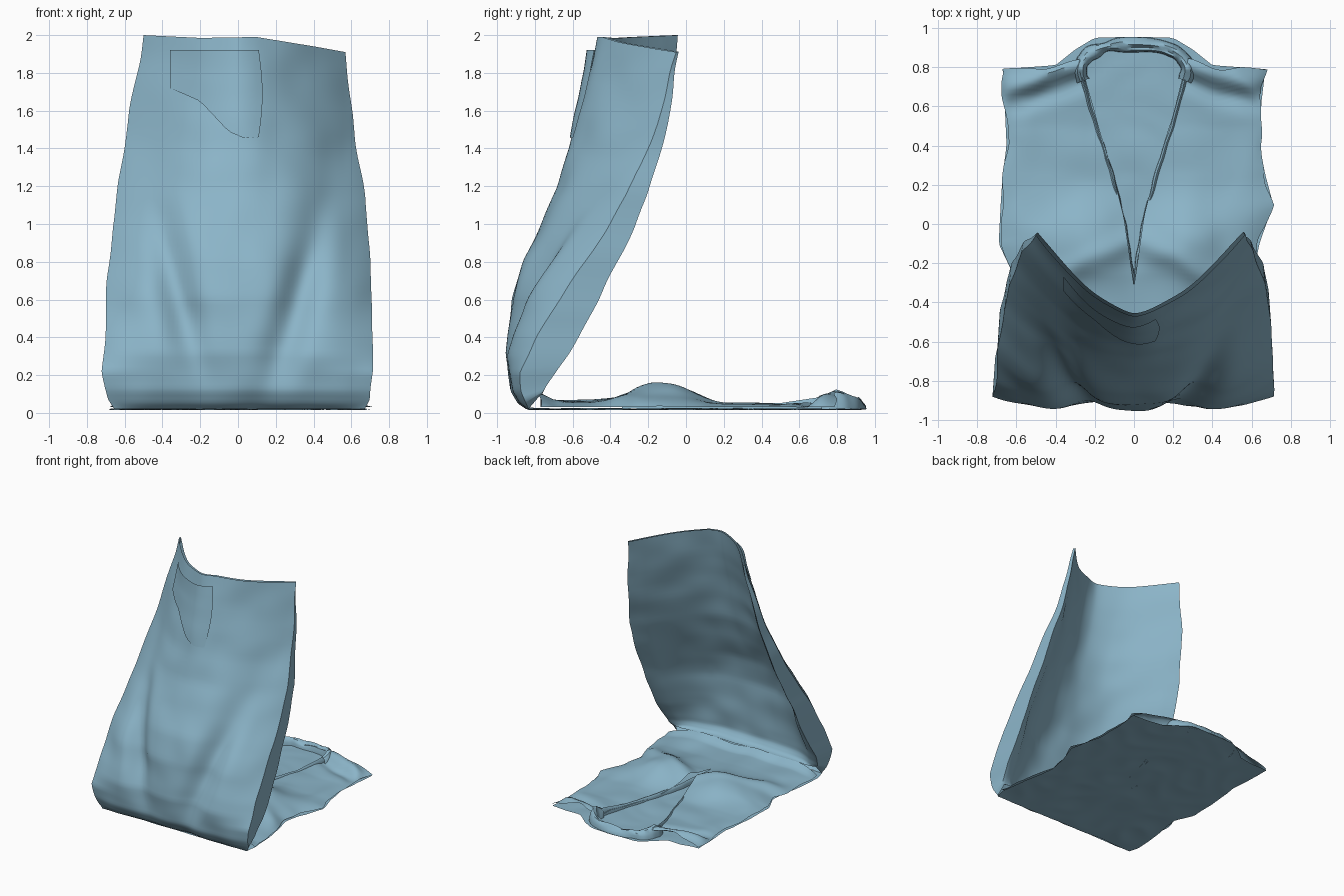
import bpy, math
from mathutils import Vector, noise

if "Cube" in bpy.data.objects:
    bpy.data.objects.remove(bpy.data.objects["Cube"])

blue = bpy.data.materials.new("blue_cloth")
blue.diffuse_color = (.26, .46, .58, 1)
blue.use_nodes = True
blue.node_tree.nodes["Principled BSDF"].inputs["Base Color"].default_value = blue.diffuse_color


def table(x, pts):
    """Piecewise-linear lookup."""
    if x <= pts[0][0]:
        return pts[0][1]
    for (a, p), (b, q) in zip(pts, pts[1:]):
        if x <= b:
            return p + (q - p) * (x - a) / (b - a)
    return pts[-1][1]


def gauss(d, w):
    return math.exp(-(d / w) ** 2)


def wrinkle(x, y, z, scale, amount):
    return amount * noise.noise(Vector((x, y, z)) * scale)


def cloth(name, f, nu, nv, closed=False, flip=False):
    """Sheet from f(u, v), u and v in 0..1; closed wraps u into a tube."""
    cols = nu if closed else nu + 1
    verts = [f(i / nu, j / nv) for j in range(nv + 1) for i in range(cols)]
    faces = []
    for j in range(nv):
        for i in range(nu):
            a, b = j * cols + i, j * cols + (i + 1) % cols
            q = (a, b, b + cols, a + cols)
            faces.append(q[::-1] if flip else q)
    me = bpy.data.meshes.new(name)
    me.from_pydata(verts, [], faces)
    me.materials.append(blue)
    ob = bpy.data.objects.new(name, me)
    bpy.context.collection.objects.link(ob)
    bpy.context.view_layer.objects.active = ob
    bpy.ops.object.select_all(action='DESELECT')
    ob.select_set(True)
    bpy.ops.object.shade_smooth_by_angle(angle=math.radians(40))
    return ob


# Skirt outlines, all by height
FRONT = [(0, -.84), (.03, -.885), (.1, -.93), (.3, -.955), (.6, -.92), (.8, -.86),
         (1, -.765), (1.2, -.68), (1.4, -.62), (1.6, -.57), (1.8, -.51), (2, -.47)]
EDGE = [(0, -.80), (.1, -.755), (.2, -.70), (.4, -.59), (.6, -.48), (.8, -.38),
        (1, -.28), (1.2, -.2), (1.4, -.14), (1.6, -.09), (2, -.03)]
SIDE_WALL = [(0, .04), (.1, .12), (.2, .18), (.4, .21), (.6, .2), (1, .14), (1.5, .07), (2, .02)]
RIGHT = [(0, .67), (.05, .70), (.2, .715), (.7, .705), (1.2, .67), (1.6, .61), (2, .57)]
LEFT = [(0, .66), (.05, .69), (.2, .72), (.7, .69), (1.2, .63), (1.6, .57), (2, .5)]
RIM = [(-.5, 2.0), (-.2, 1.985), (.1, 1.99), (.4, 1.94), (.57, 1.91)]
POWER = [(0, 5), (.4, 3.6), (.8, 2.6), (1.4, 1.8), (2, 1.6)]


def skirt_y(s, h, front=True):
    """Depth of the front or inner panel at side s (-1..1) and height h."""
    a = abs(s)
    f, e = table(h, FRONT), table(h, EDGE)
    if front:
        e -= table(h, SIDE_WALL)
    y = f + (e - f) * a ** table(h, POWER)
    if front:   # slanting pleats, deepest at mid height
        y += .1 * gauss(h - .62, .42) * gauss(a - .21 - .4 * h, .14)
    return y


def skirt(u, v):
    back = u > .5
    s = -1 + 4 * u if not back else 3 - 4 * u
    s = math.copysign(1 - (1 - abs(s)) ** 1.15, s)
    h = 2 * v ** 1.3
    w = table(h, RIGHT if s > 0 else LEFT)
    x = s * w
    z = .02 + h / 2 * (table(x, RIM) - .02)
    y = skirt_y(s, h)
    if back:     # smoother inner panel, set back from the front by the side walls
        gap = min(1, (1 - abs(s)) * 7) ** .5
        inner = skirt_y(s, h, False)
        inner += gap * table(h, [(0, .07), (.3, .12), (.8, .08), (1.4, .035), (2, .015)])
        y = max(inner, y + .015 * gap)
        z += .075 * (1 - v) ** 8
    y += wrinkle(x, 0, h, 5, .012)
    x += wrinkle(x, 3, h, 4, .012) * abs(s)
    return x, y, z


cloth("skirt", skirt, 128, 64, closed=True)


# Loose front layer showing over the skirt rim
def overlap(u, v):
    x = -.36 + .47 * u
    low = table(x, [(-.36, 1.72), (-.2, 1.65), (-.05, 1.49), (.03, 1.455), (.12, 1.46)])
    z = low + (1.92 - low) * v
    x += .02 * u * math.sin(math.pi * v)
    s = x / table(z, RIGHT if x > 0 else LEFT)
    y = skirt_y(s, z) - .008 - .04 * v * math.sin(math.pi * (.1 + .75 * u))
    return x, y + wrinkle(x, 0, z, 5, .012), z


cloth("skirt_overlap", overlap, 16, 12)

# Bodice outlines
SIDE_R = [(-.86, .66), (-.76, .685), (-.5, .66), (-.25, .61), (-.1, .64), (.1, .71),
          (.25, .67), (.4, .64), (.62, .65), (.79, .67)]
SIDE_L = [(-.86, .65), (-.76, .68), (-.5, .66), (-.25, .62), (-.1, .69), (.1, .68),
          (.25, .67), (.4, .65), (.62, .66), (.79, .67)]
TOP = [(0, .955), (.2, .95), (.3, .89), (.4, .81), (.67, .79)]


def side(y, sign):
    return table(y, SIDE_R if sign > 0 else SIDE_L)


def base_z(x, y):
    return .016 + abs(wrinkle(x, y, 0, 4, .016))


# Back of the bodice, lying on the floor
def bodice_back(u, v):
    s = 2 * u - 1
    y0 = -.84 + 1.63 * v
    x = s * side(y0, s)
    y = -.84 + v * (table(abs(x), TOP) + .84)
    return x, y, base_z(x, y)


cloth("bodice_back", bodice_back, 44, 56, flip=True)


def neck(y):
    return max(0, table(y, [(-.33, 0), (0, .05), (.2, .1), (.5, .195), (.8, .28)]))


# Front panels: V neck, bust bulge and shoulder folds
def bodice_front(sign):
    def f(u, v):
        y0 = -.77 + 1.56 * v
        inner, outer = neck(y0), side(y0, sign)
        x = inner + (outer - inner) * u
        y = -.77 + v * (.85 - .06 * u - .04 * gauss(u - .4, .25) + .77)
        arch = max(0, 1 - u ** 8)
        z = .03 + arch * table(y, [(-.77, .065), (-.7, .03), (-.5, .03), (-.25, .045),
                                   (.2, .012), (.5, .015), (.7, .04), (.85, .04)])
        z += .085 * math.exp(-((x - .27) / .22) ** 2 - ((y + .08) / .2) ** 2)
        # diagonal shoulder fold and waist fold
        d = y - (.60 + .32 * (.65 - x))
        z += arch * (.035 * gauss(d - .09, .05) - .03 * gauss(d, .05))
        z += .025 * arch * gauss(y + .3 + .5 * (x - .45), .07)
        z += arch * wrinkle(x * sign, y, 2, 4, .02)
        z = max(z, base_z(x * sign, y) + .008 * arch)
        y += wrinkle(x * sign, y, 5, 6, .012)
        x += u * wrinkle(x * sign, y, 8, 7, .025)
        return sign * x, y, z
    return f


for sign, label in ((1, "right"), (-1, "left")):
    cloth("bodice_front_" + label, bodice_front(sign), 32, 70, flip=sign < 0)


# Thin rolled facing along each neck edge
def facing(sign):
    def f(u, v):
        y = -.34 + 1.12 * v
        a = math.pi * u
        x = neck(y) + .012 * math.cos(a) + wrinkle(0, y, sign, 9, .01)
        top = table(y, [(-.34, .045), (-.15, .05), (.1, .035), (.5, .03), (.7, .06), (.8, .07)])
        return sign * x, y, .022 + top * math.sin(a)
    return f


for sign, label in ((1, "right"), (-1, "left")):
    cloth("neck_facing_" + label, facing(sign), 6, 40, flip=sign > 0)


# Crumpled collar around the back of the neck
def collar(u, v):
    a = math.pi * (-.12 + 1.24 * u)
    t = math.pi * v
    r = (.035 + wrinkle(u, 7, 0, 9, .02)) * math.cos(t)
    x = (.275 + r) * math.copysign(abs(math.cos(a)) ** .75, math.cos(a))
    y = .78 + (.135 + r) * math.sin(a)
    rise = table(abs(u - .5), [(0, .045), (.25, .075), (.38, .1), (.5, .06)])
    z = .02 + (rise + wrinkle(x, y, v, 9, .025)) * math.sin(t)
    return x, y, z


cloth("collar", collar, 48, 8, flip=True)
